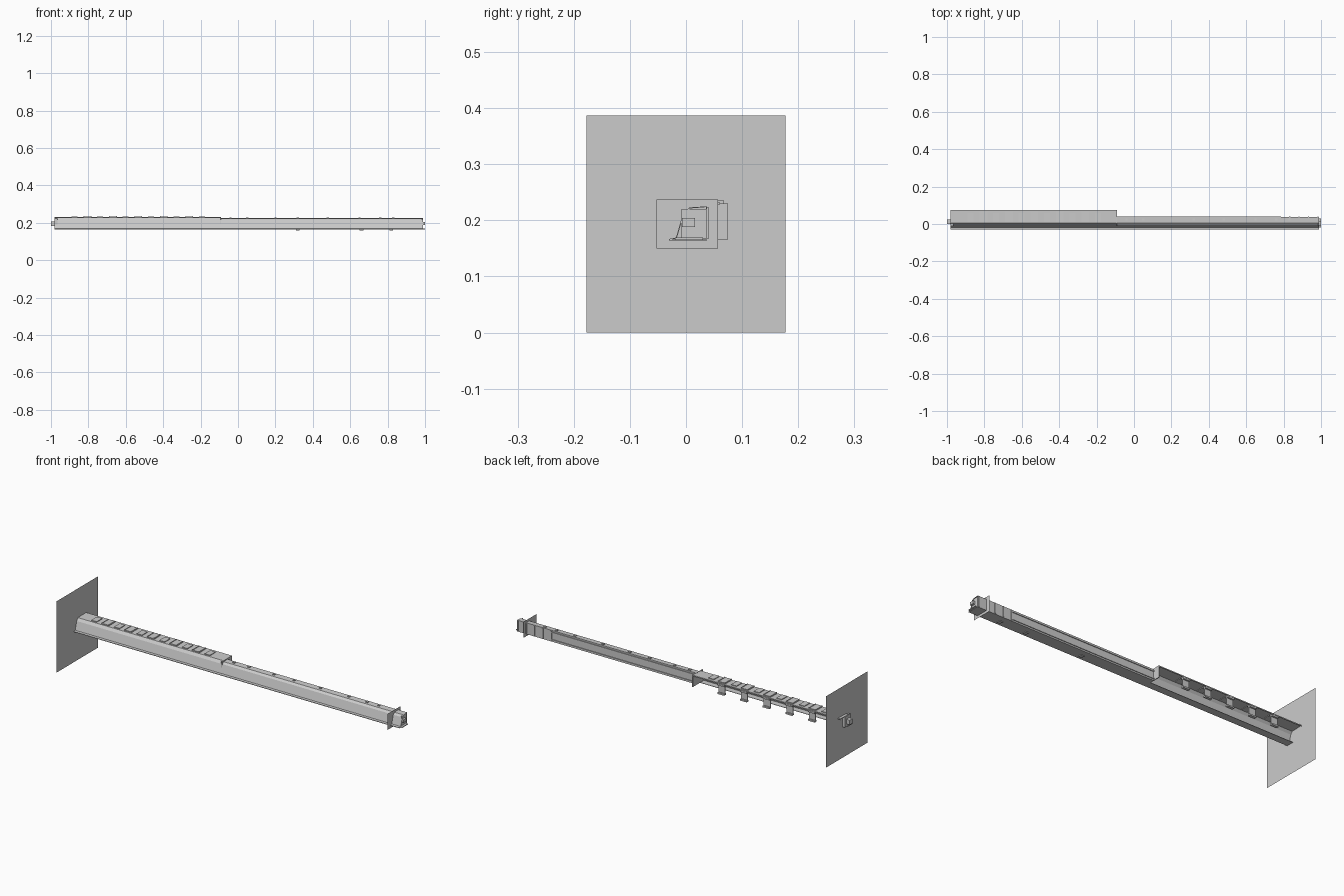
import bpy, bmesh

if "Cube" in bpy.data.objects:
    bpy.data.objects.remove(bpy.data.objects["Cube"], do_unlink=True)

grey = bpy.data.materials.new("plain grey")
grey.use_nodes = True
grey.diffuse_color = (0.6, 0.6, 0.6, 1)
grey.node_tree.nodes["Principled BSDF"].inputs["Base Color"].default_value = (0.6, 0.6, 0.6, 1)


def finish(name, bm):
    mesh = bpy.data.meshes.new(name)
    bm.to_mesh(mesh)
    bm.free()
    mesh.materials.append(grey)
    obj = bpy.data.objects.new(name, mesh)
    bpy.context.collection.objects.link(obj)
    return obj


def box(name, x, y, z):
    """Box from three (low, high) ranges."""
    bm = bmesh.new()
    bmesh.ops.create_cube(bm, size=1)
    for v in bm.verts:
        v.co = [r[0] if c < 0 else r[1] for r, c in zip((x, y, z), v.co)]
    return finish(name, bm)


def sheet(name, x0, x1, profile, thick=0.002):
    """Folded sheet: a y-z profile swept along x."""
    bm = bmesh.new()
    a = [bm.verts.new((x0, y, z)) for y, z in profile]
    b = [bm.verts.new((x1, y, z)) for y, z in profile]
    for i in range(len(profile) - 1):
        bm.faces.new((a[i], b[i], b[i + 1], a[i + 1]))
    obj = finish(name, bm)
    if thick:
        mod = obj.modifiers.new("thickness", "SOLIDIFY")
        mod.thickness = thick
        mod.offset = -1
    return obj


def end_plate(name, x, y0, y1, z0, z1):
    bm = bmesh.new()
    bm.faces.new([bm.verts.new((x, y, z)) for y, z in
                  ((y0, z0), (y1, z0), (y1, z1), (y0, z1))])
    return finish(name, bm)


# Sloped front web with bottom flange, shared by both halves
web = [(-0.03, 0.164), (-0.03, 0.167), (-0.018, 0.169), (-0.011, 0.193), (-0.005, 0.214)]
SPLIT = -0.09

# Wide half: open at the back, with a broad top shelf and lip
sheet("wide_beam", -0.98, SPLIT, web + [(0.006, 0.228), (0.075, 0.23), (0.075, 0.224)])
box("wide_flange", (-0.98, SPLIT), (-0.03, 0.012), (0.164, 0.166))

# Narrow half: closed box section
sheet("narrow_beam", SPLIT, 0.99, web + [(0.006, 0.223), (0.037, 0.225), (0.037, 0.166)])
box("narrow_flange", (SPLIT, 0.99), (-0.03, 0.037), (0.164, 0.166))
box("step_bulkhead", (SPLIT - 0.004, SPLIT), (-0.01, 0.075), (0.166, 0.229))
for name, z in (("upper", 0.212), ("lower", 0.172)):
    box(name + "_back_rail", (SPLIT, 0.78), (0.037, 0.041), (z, z + 0.005))
for i in range(5):
    x = 0.78 + i * 0.05
    box(f"back_frame_{i}", (x, x + 0.006), (0.037, 0.041), (0.168, 0.223))

# Hanging channel brackets along the wide half, with low pads between
for i in range(5):
    x = -0.805 + i * 0.136
    box(f"bracket_arm_{i}", (x - 0.02, x + 0.02), (0.01, 0.067), (0.228, 0.234))
    box(f"bracket_hanger_{i}", (x - 0.02, x + 0.02), (0.062, 0.066), (0.168, 0.23))
    for j, z in enumerate((0.168, 0.215)):
        box(f"bracket_clamp_{i}_{j}", (x - 0.02, x + 0.02), (0.059, 0.075), (z, z + 0.008))
    for j, s in enumerate((-1, 1)):
        c = x + s * 0.019
        box(f"bracket_cheek_{i}_{j}", (c - 0.002, c + 0.002), (0.01, 0.067), (0.224, 0.236))
for i in range(6):
    x = -0.873 + i * 0.136
    box(f"shelf_pad_{i}", (x - 0.016, x + 0.016), (0.012, 0.06), (0.229, 0.233))

# Small studs along the narrow top and lower edge
for i, x in enumerate((-0.04, 0.05, 0.2, 0.32, 0.48, 0.65, 0.76, 0.83)):
    box(f"top_stud_{i}", (x - 0.006, x + 0.006), (0.018, 0.03), (0.223, 0.229))
for i, x in enumerate((0.32, 0.66, 0.82)):
    box(f"lower_stud_{i}", (x - 0.01, x + 0.01), (-0.014, 0.006), (0.16, 0.165))

# Ends: thin plates, closing faces and small blocks
end_plate("large_end_plate", -0.965, -0.177, 0.177, 0, 0.387)
end_plate("small_end_plate", 0.936, -0.053, 0.057, 0.15, 0.237)
box("left_end_block", (-0.98, -0.966), (-0.012, 0.037), (0.168, 0.224))
box("left_end_knob", (-1, -0.975), (0.0, 0.024), (0.183, 0.208))
box("right_end_wall", (0.984, 0.988), (-0.008, 0.036), (0.168, 0.22))
box("right_end_knob", (0.985, 1), (-0.007, 0.016), (0.188, 0.204))
box("right_end_foot", (0.985, 1), (-0.02, 0.03), (0.165, 0.169))
